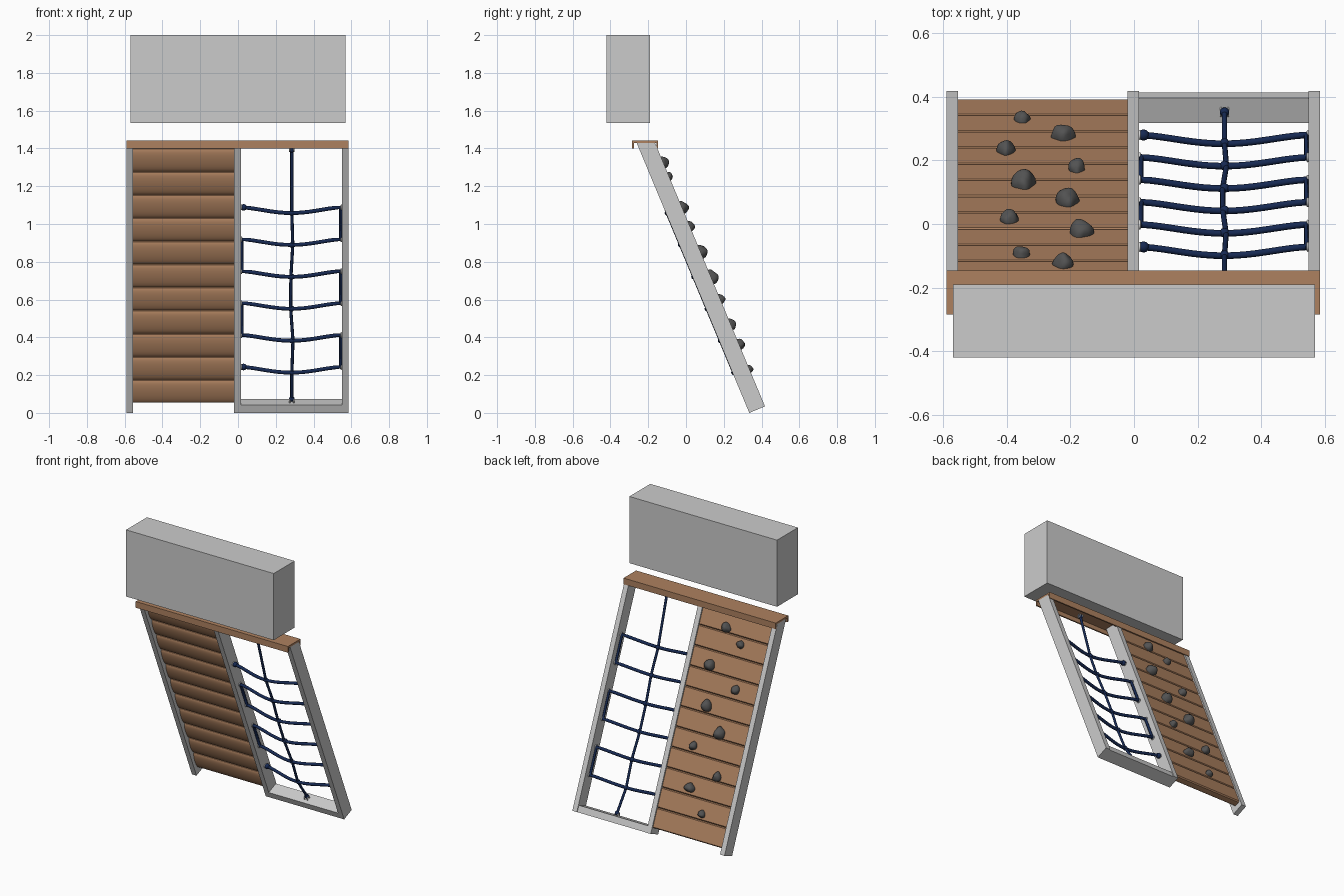
import bpy, bmesh, math, random
from mathutils import Vector, noise

if "Cube" in bpy.data.objects:
    bpy.data.objects.remove(bpy.data.objects["Cube"])

random.seed(4)


def material(name, r, g, b):
    m = bpy.data.materials.new(name)
    m.diffuse_color = (r, g, b, 1)
    m.use_nodes = True
    m.node_tree.nodes["Principled BSDF"].inputs["Base Color"].default_value = m.diffuse_color
    return m


GREY = material("light_grey", 0.6, 0.6, 0.6)
WOOD = material("warm_wood", 0.42, 0.22, 0.115)
ROPE = material("navy_rope", 0.008, 0.022, 0.085)
STONE = material("dark_stone", 0.085, 0.085, 0.085)
METAL = material("pale_metal", 0.68, 0.68, 0.68)

# Leaning frame: s runs up the slope, t runs out of the climbing face
A = math.atan2(0.385, 0.923)
SN, CS = math.sin(A), math.cos(A)
DEPTH = 0.09


def slope(x, s, t):
    return Vector((x, 0.335 - SN * s + CS * t, CS * s + SN * t))


def yz(s, t):
    return tuple(slope(0, s, t)[1:])


def finish(name, bm, mat, angle=35):
    bmesh.ops.recalc_face_normals(bm, faces=bm.faces)
    me = bpy.data.meshes.new(name)
    bm.to_mesh(me)
    bm.free()
    ob = bpy.data.objects.new(name, me)
    bpy.context.collection.objects.link(ob)
    me.materials.append(mat)
    bpy.ops.object.select_all(action='DESELECT')
    ob.select_set(True)
    bpy.context.view_layer.objects.active = ob
    bpy.ops.object.shade_smooth_by_angle(angle=math.radians(angle))
    return ob


def prism(name, x0, x1, profile, mat):
    """Side profile in (y, z), extruded along x."""
    bm = bmesh.new()
    face = bm.faces.new([bm.verts.new((x0, y, z)) for y, z in profile])
    ext = bmesh.ops.extrude_face_region(bm, geom=[face])
    moved = [g for g in ext["geom"] if isinstance(g, bmesh.types.BMVert)]
    bmesh.ops.translate(bm, verts=moved, vec=(x1 - x0, 0, 0))
    return finish(name, bm, mat)


def rope(name, points, radius):
    cu = bpy.data.curves.new(name, 'CURVE')
    cu.dimensions = '3D'
    cu.bevel_depth = radius
    cu.bevel_resolution = 3
    cu.use_fill_caps = True
    sp = cu.splines.new('POLY')
    sp.points.add(len(points) - 1)
    for p, co in zip(sp.points, points):
        p.co = (*co, 1)
    ob = bpy.data.objects.new(name, cu)
    bpy.context.collection.objects.link(ob)
    cu.materials.append(ROPE)
    bpy.ops.object.select_all(action='DESELECT')
    ob.select_set(True)
    bpy.context.view_layer.objects.active = ob
    bpy.ops.object.convert(target='MESH')
    bpy.ops.object.shade_smooth_by_angle(angle=math.radians(60))


def ball(name, centre, radius, mat):
    bm = bmesh.new()
    bmesh.ops.create_icosphere(bm, subdivisions=2, radius=radius)
    bmesh.ops.translate(bm, verts=bm.verts, vec=centre)
    finish(name, bm, mat, 80)


def ring(name, centre, rot):
    bpy.ops.mesh.primitive_torus_add(major_radius=0.012, minor_radius=0.0035, major_segments=16,
                                     minor_segments=8, location=centre, rotation=rot)
    ob = bpy.context.object
    ob.name = name
    ob.data.materials.append(METAL)
    bpy.ops.object.shade_smooth_by_angle(angle=math.radians(60))


# Platform block above the climber
prism("upper_block", -0.57, 0.57, [(-0.42, 1.535), (-0.19, 1.535), (-0.19, 2), (-0.42, 2)], GREY)

# Three side rails, cut level under the cap
TOP = 1.43
back_y = 0.335 - SN * TOP / CS
front_y = back_y + DEPTH / CS
rail = [yz(0, 0), yz(0, DEPTH), (front_y, TOP), (back_y, TOP)]
for name, x0, x1 in (("left_rail", -0.59, -0.555), ("middle_rail", -0.02, 0.015),
                     ("right_rail", 0.55, 0.585)):
    prism(name, x0, x1, rail, GREY)

# Bottom board of the rope bay
prism("bottom_board", 0.015, 0.55, [yz(0, 0), yz(0, 0.085), yz(0.045, 0.085), yz(0.045, 0)], GREY)

# Channel-shaped wooden cap
prism("top_cap", -0.59, 0.585,
      [(-0.285, 1.40), (-0.285, 1.443), (-0.147, 1.443), (-0.147, 1.40),
       (-0.157, 1.40), (-0.157, 1.43), (-0.275, 1.43), (-0.275, 1.40)], WOOD)

# Eleven planks with a rounded rear face and chamfered front
PITCH = 0.1327
for i in range(11):
    a, b = 0.04 + i * PITCH, 0.04 + (i + 1) * PITCH - 0.001
    c, h = (a + b) / 2, (b - a) / 2
    prof = [(a, 0.073), (a + 0.006, 0.081), (b - 0.006, 0.081), (b, 0.073)]
    prof += [(c + h * math.cos(k * math.pi / 12), 0.045 - 0.02 * math.sin(k * math.pi / 12) ** 0.8)
             for k in range(13)]
    prism(f"plank_{i + 1}", -0.555, -0.02, [yz(s, t) for s, t in prof], WOOD)

# Climbing stones: x, y of the centre, half width, half height, bulge
stones = [(-.352, .34, .024, .026, .028), (-.223, .286, .037, .030, .040),
          (-.403, .242, .026, .032, .036), (-.18, .185, .025, .030, .034),
          (-.349, .138, .038, .040, .046), (-.208, .082, .034, .040, .046),
          (-.393, .025, .030, .030, .034), (-.164, -.016, .037, .036, .044),
          (-.355, -.085, .026, .026, .030), (-.223, -.116, .031, .032, .038)]
for i, (x, y, rx, rs, rt) in enumerate(stones):
    s0 = (0.335 + CS * 0.095 - y) / SN
    bm = bmesh.new()
    bmesh.ops.create_icosphere(bm, subdivisions=3, radius=1)
    for v in bm.verts:
        k = 1 + 0.22 * noise.noise(v.co * 1.1 + Vector((i * 7.3, 2, 1)))
        taper = 1 - 0.18 * v.co.y
        v.co = slope(x + rx * k * taper * v.co.x, s0 + rs * k * v.co.y, 0.081 + rt * k * v.co.z)
    finish(f"climbing_stone_{i + 1}", bm, STONE, 60)

# Serpentine climbing rope: six sagging rungs joined at alternate ends
XL, XR, XM, TM = 0.022, 0.543, 0.285, 0.043
rows = [(0.243 + 0.169 * i - SN * TM) / CS for i in range(6)]
path = []
for i, s in enumerate(rows):
    run = []
    for k in range(17):
        u = k / 16
        sag = math.sin(math.pi * u) ** 1.5
        run.append(slope(XL + (XR - XL) * u, s - 0.017 * sag, TM - 0.037 * sag))
    path += run if i % 2 == 0 else run[::-1]
    ball(f"crossing_knot_{i + 1}", slope(XM, s - 0.017, TM - 0.035), 0.0155, ROPE)
    for side, x in (("left", XL - 0.004), ("right", XR + 0.004)):
        ring(f"{side}_eyelet_{i + 1}", slope(x, s, TM), (0, math.pi / 2, 0))
        ball(f"{side}_rope_bend_{i + 1}", slope(x, s, TM), 0.011, ROPE)
rope("climbing_rope", path, 0.0105)
for name, s in (("lower_end_knot", rows[0]), ("upper_end_knot", rows[5])):
    ball(name, slope(XL + 0.008, s, TM), 0.018, ROPE)

# Upright rope through the middle of the rungs
wiggle = (0.0, 0.006, -0.006, -0.005, 0.005, 0.0)
mids = [slope(XM + w, s - 0.017, TM - 0.037) for s, w in zip(rows, wiggle)]
low, high = slope(XM, 0.062, 0.045), slope(XM, 1.49, 0.045)
rope("centre_rope", [low] + mids + [high], 0.0085)
for name, p in (("bottom", low), ("top", high)):
    ball(f"{name}_anchor_knot", p, 0.015, ROPE)
    for dx in (-0.011, 0.011):
        ring(f"{name}_anchor_ring", p + Vector((dx, 0, 0.004 if name == "top" else -0.012)),
             (0, math.pi / 2, 0))
